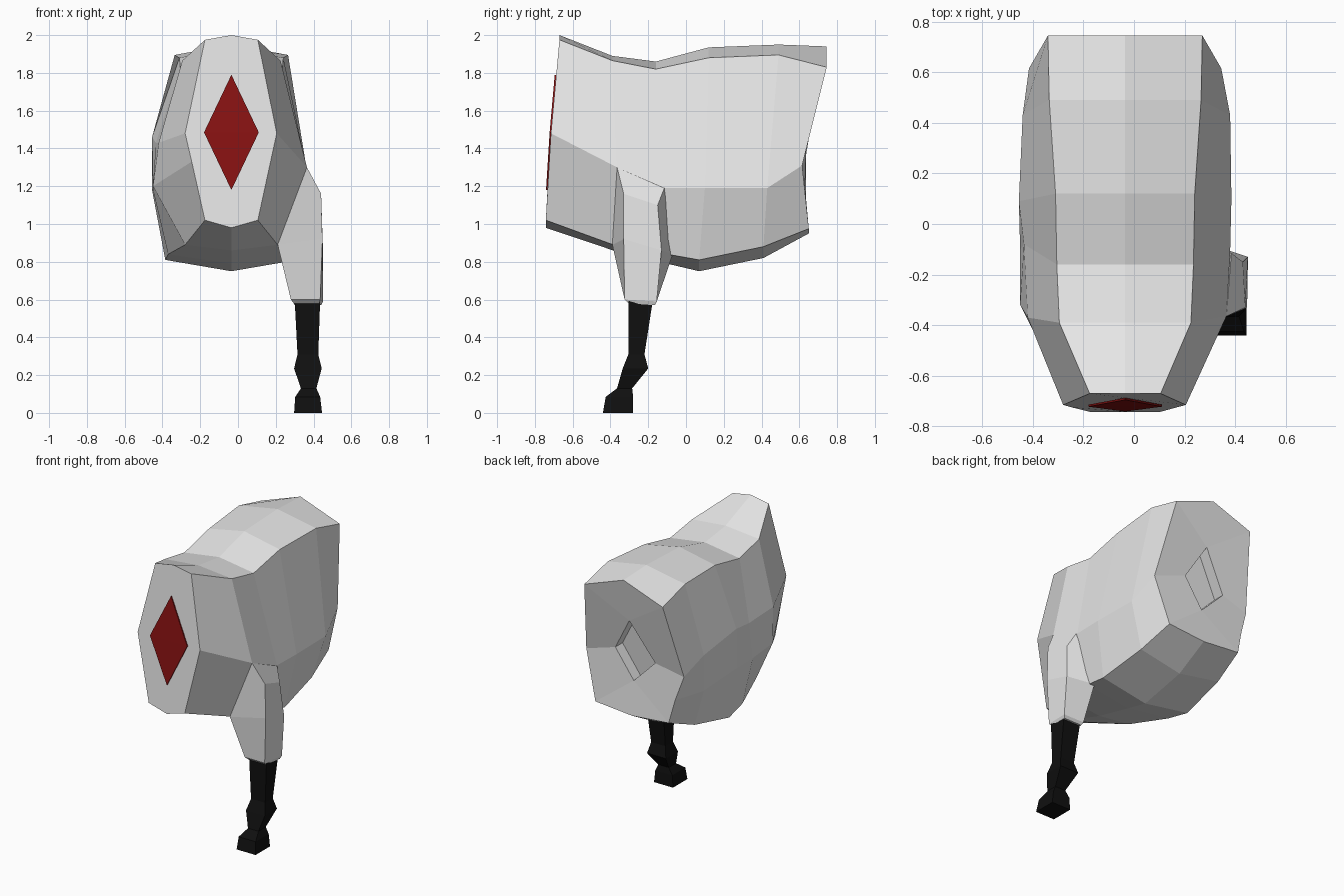
import bpy, bmesh

CX = -0.035  # body's own centre line


def material(name, rgb):
    m = bpy.data.materials.new(name)
    m.diffuse_color = (*rgb, 1.0)
    return m


def make(name, verts, faces, mat):
    me = bpy.data.meshes.new(name)
    me.from_pydata(verts, [], faces)
    bm = bmesh.new()
    bm.from_mesh(me)
    bmesh.ops.recalc_face_normals(bm, faces=bm.faces)
    bm.to_mesh(me)
    bm.free()
    me.materials.append(mat)
    ob = bpy.data.objects.new(name, me)
    bpy.context.collection.objects.link(ob)
    return ob


def loft(rings):
    """Vertices and side faces joining equal-length rings."""
    n = len(rings[0])
    verts = [v for r in rings for v in r]
    faces = []
    for i in range(len(rings) - 1):
        for j in range(n):
            k = (j + 1) % n
            faces.append((i * n + j, i * n + k, (i + 1) * n + k, (i + 1) * n + j))
    return verts, faces


white = material("off_white", (0.8, 0.8, 0.8))
red = material("dark_red", (0.25, 0.006, 0.006))
black = material("black", (0.005, 0.005, 0.005))

# Body stations from front to back:
# top (y, z) | shoulder (half width, z) | right side (half width, y, z)
# | lower corner (half width, y, z) | belly z
stations = [
    ((-0.67, 2.00), (0.14, 1.975), (0.24, -0.715, 1.48), (0.14, -0.742, 1.02), 0.98),
    ((-0.39, 1.89), (0.26, 1.865), (0.40, -0.365, 1.30), (0.245, -0.385, 0.89), 0.86),
    ((-0.16, 1.86), (0.27, 1.82), (0.415, -0.11, 1.19), (0.335, -0.10, 0.84), 0.79),
    ((0.12, 1.935), (0.275, 1.88), (0.42, 0.10, 1.19), (0.35, 0.07, 0.81), 0.75),
    ((0.49, 1.95), (0.30, 1.895), (0.415, 0.43, 1.19), (0.32, 0.41, 0.88), 0.82),
    ((0.745, 1.94), (0.305, 1.83), (0.38, 0.615, 1.31), (0.285, 0.65, 0.975), 0.95),
]
# Left flank bulges more: an upper and a lower row of points
left_upper = [(-0.28, -0.715, 1.48), (-0.42, -0.37, 1.43), (-0.435, -0.08, 1.43),
              (-0.455, 0.09, 1.46), (-0.44, 0.43, 1.40), (-0.415, 0.615, 1.31)]
left_lower = [(-0.245, -0.725, 1.33), (-0.45, -0.32, 1.20), (-0.45, -0.10, 1.18),
              (-0.455, 0.09, 1.18), (-0.44, 0.43, 1.15), (-0.36, 0.635, 1.14)]

rings = []
for s, up, low in zip(stations, left_upper, left_lower):
    (ty, tz), (sw, sz), (mw, my, mz), (bw, by, bz), belly = s
    rings.append([(CX, ty, tz), (CX + sw, ty, sz), (CX + mw, my, mz),
                  (CX + bw, by, bz), (CX, by, belly), (CX - bw, by, bz),
                  low, up, (CX - sw, ty, sz)])
verts, faces = loft(rings)
faces.append(tuple(range(9)))  # front cap

# Rear end closes around a diamond-shaped socket
b = 45
d = len(verts)
diamond = [(CX, 0.68, 1.63), (CX + 0.14, 0.635, 1.39), (CX, 0.63, 1.19), (CX - 0.17, 0.635, 1.36)]
verts += diamond + [(x, y - 0.08, z) for x, y, z in diamond]
faces += [(b + 8, b, b + 1, d), (b + 1, b + 2, d + 1, d),
          (b + 2, b + 3, d + 2, d + 1), (b + 3, b + 4, b + 5, d + 2),
          (b + 5, b + 6, b + 7, d + 3, d + 2), (b + 7, b + 8, d, d + 3)]
faces += [(d + j, d + (j + 1) % 4, d + 4 + (j + 1) % 4, d + 4 + j) for j in range(4)]
faces.append((d + 4, d + 5, d + 6, d + 7))
make("body", verts, faces, white)

# Red diamond where the neck joins
front, back = [[(CX, -0.690 - o, 1.79), (CX + 0.145, -0.717 - o, 1.485),
                (CX, -0.736 - o, 1.18), (CX - 0.145, -0.717 - o, 1.485)]
               for o in (0.005, -0.003)]
verts, faces = loft([front, back])
make("neck_diamond", verts, faces + [(0, 1, 3), (1, 2, 3), (4, 5, 7), (5, 6, 7)], red)

# Upper front leg, fused to the right flank
haunch = [
    [(0.365, -0.365, 1.30), (0.44, -0.33, 1.16), (0.43, -0.15, 1.10), (0.385, -0.115, 1.19)],
    [(0.21, -0.39, 0.89), (0.447, -0.33, 0.92), (0.45, -0.13, 0.86), (0.27, -0.07, 0.84)],
    [(0.28, -0.325, 0.60), (0.435, -0.325, 0.60), (0.45, -0.155, 0.59), (0.29, -0.155, 0.59)],
    [(0.295, -0.305, 0.58), (0.43, -0.305, 0.58), (0.44, -0.165, 0.57), (0.30, -0.165, 0.57)],
]
verts, faces = loft(haunch)
make("upper_leg", verts, faces + [(0, 1, 2, 3), (12, 13, 14, 15)], white)

# Black lower leg with knee, ankle and hoof: z, x range, y range
leg = []
for z, x0, x1, y0, y1 in [
        (0.60, 0.30, 0.435, -0.305, -0.175), (0.31, 0.315, 0.425, -0.305, -0.22),
        (0.235, 0.297, 0.443, -0.335, -0.20), (0.13, 0.333, 0.415, -0.365, -0.285),
        (0.085, 0.303, 0.435, -0.425, -0.28), (0.0, 0.297, 0.445, -0.44, -0.28)]:
    leg.append([(x0, y0, z), (x1, y0, z), (x1, y1, z), (x0, y1, z)])
verts, faces = loft(leg)
make("lower_leg", verts, faces + [(0, 1, 2, 3), (20, 21, 22, 23)], black)
